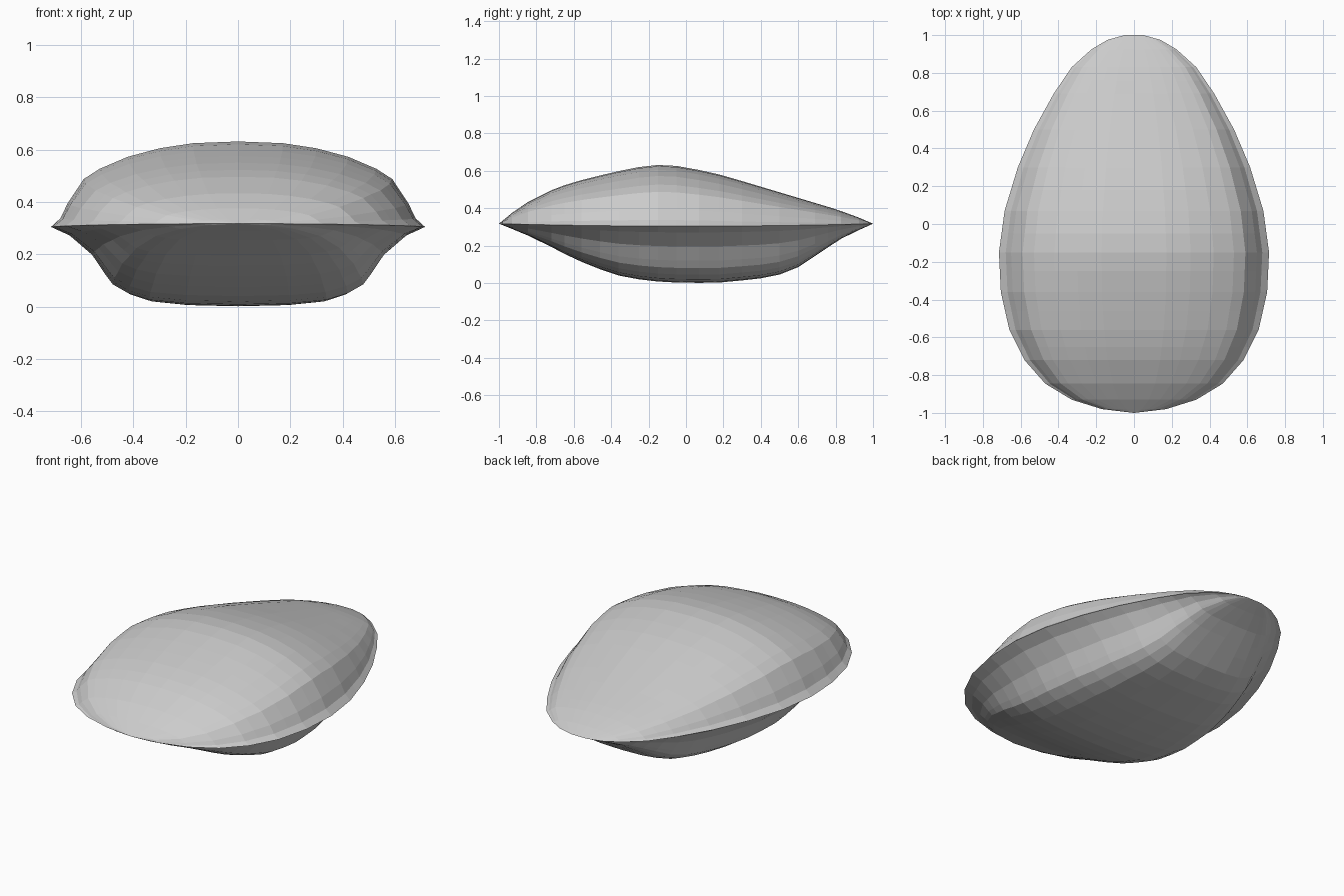
import bpy

if "Cube" in bpy.data.objects:
    bpy.data.objects.remove(bpy.data.objects["Cube"])

# Outline half width, and centre-line heights, along y
OUTLINE = [(-1, 0), (-.98, .17), (-.93, .33), (-.845, .47), (-.72, .58),
           (-.56, .66), (-.36, .705), (-.15, .715), (.07, .685), (.3, .615),
           (.5, .53), (.69, .425), (.83, .33), (.925, .225), (.975, .14),
           (1, .05)]
TOP = [(-1, .317), (-.9, .40), (-.8, .46), (-.7, .505), (-.6, .54), (-.4, .59),
       (-.2, .63), (-.1, .632), (0, .62), (.2, .575), (.4, .515), (.6, .455),
       (.8, .395), (.9, .36), (1, .317)]
BOTTOM = [(-1, .317), (-.9, .277), (-.8, .235), (-.6, .13), (-.4, .05),
          (-.3, .025), (-.15, .008), (0, 0), (.2, .003), (.4, .025), (.5, .045),
          (.6, .085), (.75, .185), (.85, .25), (1, .317)]
# Cross-sections: fraction of half width, fraction of height
TOP_SECTION = [(0, 1), (.24, .98), (.42, .92), (.59, .82), (.74, .68),
               (.825, .56), (.91, .28), (.95, .1), (1, 0)]
BOTTOM_SECTION = [(0, 1), (.28, .985), (.475, .94), (.587, .855), (.67, .74),
                  (.71, .61), (.78, .36), (.9, .11), (1, 0)]


def lookup(table, v):
    for (a, fa), (b, fb) in zip(table, table[1:]):
        if v <= b:
            return fa + (fb - fa) * (v - a) / (b - a)
    return table[-1][1]


grey = bpy.data.materials.new("light_grey")
grey.diffuse_color = (.6, .6, .6, 1)
grey.use_nodes = True
grey.node_tree.nodes["Principled BSDF"].inputs["Base Color"].default_value = grey.diffuse_color


def shell(name, spine, section, flip):
    full = [(-u, h) for u, h in reversed(section[1:])] + section
    ys = sorted({y for y, w in OUTLINE} | {-.65, -.46, -.25, -.05, .18, .4, .6, .76})
    n = len(full)
    verts, faces = [], []
    for y in ys:
        w = max(lookup(OUTLINE, y), .002)
        rim = .304 + .013 * y * y
        rise = lookup(spine, y) - rim
        verts += [(u * w, y, rim + rise * h) for u, h in full]
    for i in range(len(ys) - 1):
        for j in range(n - 1):
            a = i * n + j
            f = (a, a + 1, a + n + 1, a + n)
            faces.append(f[::-1] if flip else f)
    mesh = bpy.data.meshes.new(name)
    mesh.from_pydata(verts, [], faces)
    mesh.materials.append(grey)
    bpy.context.collection.objects.link(bpy.data.objects.new(name, mesh))


# Domed upper half and flat-bottomed lower half, meeting at the sharp rim
shell("upper_shell", TOP, TOP_SECTION, False)
shell("lower_shell", BOTTOM, BOTTOM_SECTION, True)
